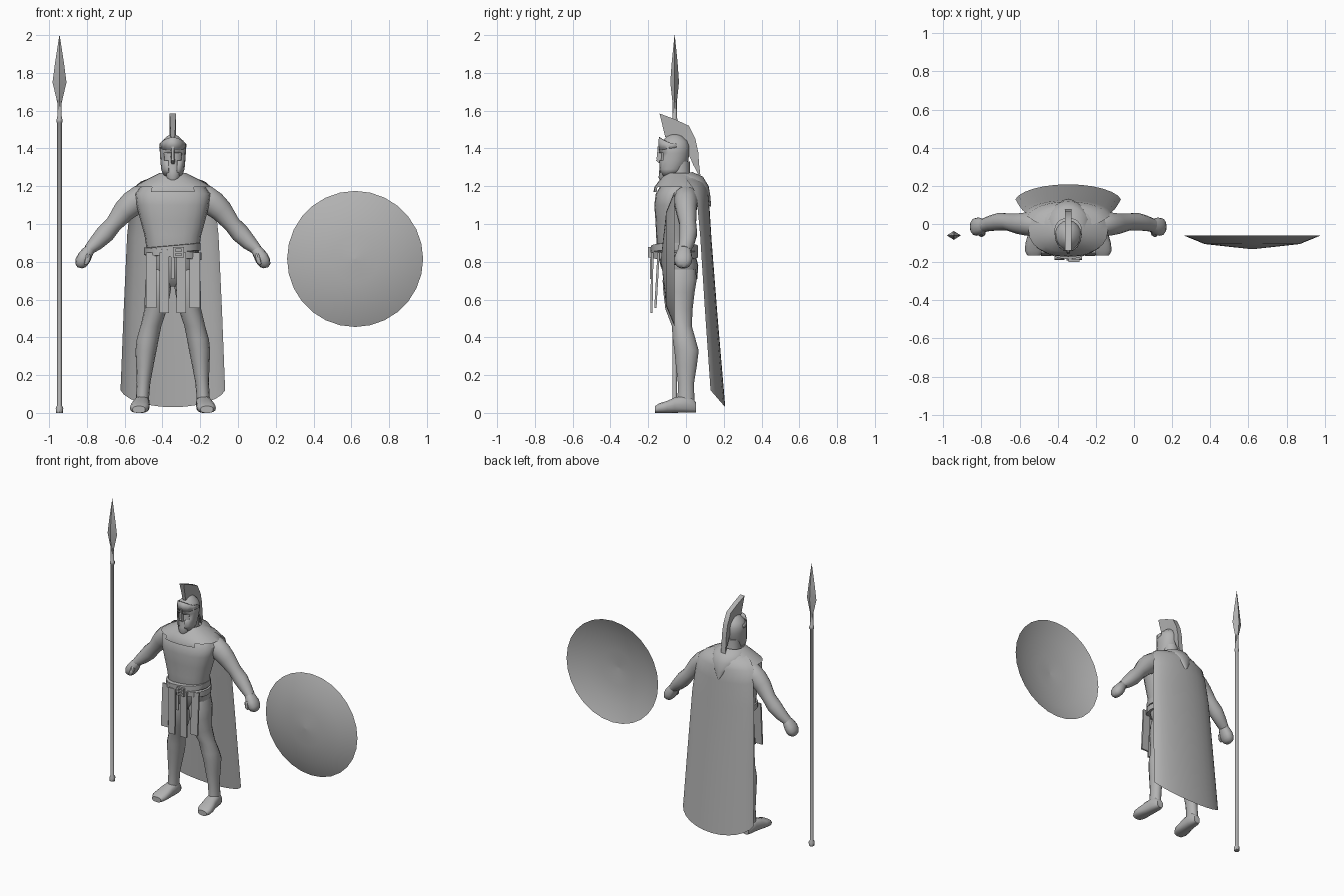
import bpy, bmesh, math
from mathutils import Vector

CX = -0.345  # centre line of the figure
X, Y, Z = Vector((1, 0, 0)), Vector((0, 1, 0)), Vector((0, 0, 1))
grey = bpy.data.materials.new("plain_grey")
grey.diffuse_color = (0.45, 0.45, 0.45, 1)


def finish(name, bm):
    bmesh.ops.recalc_face_normals(bm, faces=bm.faces)
    me = bpy.data.meshes.new(name)
    bm.to_mesh(me)
    bm.free()
    me.materials.append(grey)
    ob = bpy.data.objects.new(name, me)
    bpy.context.collection.objects.link(ob)
    return ob


def loft(name, rings, n=16, axis=None, ref=Y, e=2.0, caps=(True, True), cut=None):
    """Skin of rings (x, y, z, half width, half depth) set across a path."""
    bm = bmesh.new()
    pts = [Vector(r[:3]) for r in rings]
    rows = []
    for i, r in enumerate(rings):
        t = axis or (pts[min(i + 1, len(pts) - 1)] - pts[max(i - 1, 0)]).normalized()
        v = (ref - t * ref.dot(t)).normalized()
        u = v.cross(t)
        row = []
        for k in range(n):
            a = 2 * math.pi * k / n
            c, s = (math.copysign(abs(f) ** (2 / e), f) for f in (math.cos(a), math.sin(a)))
            row.append(bm.verts.new(pts[i] + u * r[3] * c + v * r[4] * s))
        rows.append(row)
    for a, b in zip(rows, rows[1:]):
        for k in range(n):
            bm.faces.new((a[k], a[(k + 1) % n], b[(k + 1) % n], b[k]))
    if caps[0]:
        bm.faces.new(rows[0][::-1])
    if caps[1]:
        bm.faces.new(rows[-1])
    if cut:
        bmesh.ops.delete(bm, geom=[f for f in bm.faces if cut(f.calc_center_median())],
                         context='FACES')
    return finish(name, bm)


def stack(name, rows, n=16, e=2.0, **kw):
    """Upright loft on the centre line from (z, half width, front y, back y)."""
    return loft(name, [(CX, (f + b) / 2, z, w, (b - f) / 2) for z, w, f, b in rows],
                n, Z, Y, e, **kw)


def drape(name, rows, n=12):
    """Curved cloth from (half width, edge y, centre y, edge z, centre z)."""
    bm = bmesh.new()
    grid = []
    for w, ye, yc, ze, zc in rows:
        line = []
        for k in range(n + 1):
            a = math.pi * (k / n - 0.5)
            s, c = math.sin(a * 0.9) / math.sin(math.pi * 0.45), math.cos(a)
            line.append(bm.verts.new((CX + w * s, ye + (yc - ye) * c, ze + (zc - ze) * c)))
        grid.append(line)
    for a, b in zip(grid, grid[1:]):
        for k in range(n):
            bm.faces.new((a[k], a[k + 1], b[k + 1], b[k]))
    return finish(name, bm)


def ribbon(name, outer, inner, wo, wi):
    """Solid fin on the centre line between two (y, z) outlines."""
    bm = bmesh.new()
    sec = []
    for (y1, z1), (y2, z2) in zip(outer, inner):
        sec.append([bm.verts.new(p) for p in ((CX - wo, y1, z1), (CX + wo, y1, z1),
                                              (CX + wi, y2, z2), (CX - wi, y2, z2))])
    for a, b in zip(sec, sec[1:]):
        for k in range(4):
            bm.faces.new((a[k], a[(k + 1) % 4], b[(k + 1) % 4], b[k]))
    bm.faces.new(sec[0][::-1])
    bm.faces.new(sec[-1])
    return finish(name, bm)


def box(name, x0, x1, top, bottom, d):
    """Slanting flat strap; top and bottom are (y, z)."""
    bm = bmesh.new()
    vs = [[bm.verts.new((x, y + o, z)) for x, o in ((x0, -d), (x1, -d), (x1, d), (x0, d))]
          for y, z in (top, bottom)]
    for k in range(4):
        bm.faces.new((vs[0][k], vs[0][(k + 1) % 4], vs[1][(k + 1) % 4], vs[1][k]))
    bm.faces.new(vs[0])
    bm.faces.new(vs[1][::-1])
    return finish(name, bm)


# Torso and neck
stack("torso", [(.67, .06, -.07, .03), (.71, .115, -.11, .06), (.78, .135, -.135, .065),
                (.86, .138, -.155, .045), (.94, .15, -.158, .035), (1.02, .172, -.162, .045),
                (1.10, .192, -.168, .06), (1.16, .2, -.16, .07), (1.21, .16, -.13, .07),
                (1.25, .08, -.10, .04)], 20, 2.4)
stack("neck", [(1.20, .06, -.1, .03), (1.26, .052, -.09, .02), (1.33, .05, -.09, .02)], 12)

# Head with beard and nose
stack("head", [(1.225, .022, -.135, -.095), (1.245, .036, -.145, -.07), (1.28, .05, -.142, -.03),
               (1.32, .056, -.136, -.005), (1.36, .06, -.132, .005), (1.41, .062, -.13, .008),
               (1.45, .04, -.11, -.01)], 16)
ribbon("nose", [(-.134, 1.375), (-.158, 1.335), (-.137, 1.318)],
       [(-.11, 1.375), (-.11, 1.335), (-.11, 1.318)], .007, .014)

# Helmet with open face, brow guard and crest
helmet = stack("helmet", [(1.255, .05, -.135, -.04), (1.29, .062, -.146, -.01),
                          (1.335, .066, -.146, .012), (1.375, .069, -.144, .018),
                          (1.41, .07, -.141, .02), (1.44, .056, -.125, .008),
                          (1.465, .03, -.1, -.02), (1.475, .01, -.08, -.04)], 16,
               caps=(False, True),
               cut=lambda c: c.y < -.06 and
               ((c.z < 1.34 and abs(c.x - CX) < .03) or (1.34 < c.z < 1.38 and abs(c.x - CX) < .05)))
helmet.modifiers.new("thickness", 'SOLIDIFY').thickness = .004
bm = bmesh.new()
lo, hi = [], []
for k in range(9):
    a = math.pi * (k / 8 - .5)
    x, c = math.sin(a), math.cos(a)
    lo.append(bm.verts.new((CX + .072 * x, -.05 - .096 * c, 1.405 - .015 * c)))
    hi.append(bm.verts.new((CX + .071 * x, -.05 - .094 * c, 1.425 + .035 * c ** 2)))
for k in range(8):
    bm.faces.new((lo[k], lo[k + 1], hi[k + 1], hi[k]))
finish("brow_guard", bm).modifiers.new("thickness", 'SOLIDIFY').thickness = .006
ribbon("nose_guard", [(-.15, 1.41), (-.153, 1.37), (-.156, 1.345)],
       [(-.13, 1.41), (-.13, 1.37), (-.13, 1.345)], .006, .01)
ribbon("crest", [(-.14, 1.585), (-.06, 1.555), (.015, 1.52), (.05, 1.45), (.065, 1.38),
                 (.07, 1.31), (.078, 1.245)],
       [(-.11, 1.46), (-.06, 1.468), (-.02, 1.46), (.003, 1.43), (.018, 1.36),
        (.04, 1.31), (.072, 1.25)], .017, .011)

# Cape, shoulder mantle and hanging hood
stack("mantle", [(1.27, .07, -.105, .03), (1.25, .11, -.125, .065), (1.222, .165, -.148, .085),
                 (1.195, .208, -.168, .098), (1.17, .218, -.172, .104)], 24, 2.2,
      caps=(False, False),
      cut=lambda c: c.z < 1.19 and c.y < 0 and abs(c.x - CX) > .1)
drape("cape", [(.1, -.01, .06, 1.25, 1.245), (.17, .01, .1, 1.225, 1.215),
               (.215, .04, .118, 1.185, 1.17), (.225, .06, .125, 1.1, 1.08),
               (.242, .075, .135, .94, .92), (.26, .10, .168, .55, .5),
               (.277, .13, .208, .12, .03)])
drape("hood", [(.085, -.03, .035, 1.262, 1.275), (.11, 0, .09, 1.245, 1.25),
               (.1, .05, .12, 1.215, 1.2), (.05, .1, .13, 1.16, 1.14),
               (.008, .12, .133, 1.1, 1.09)])

# Crossed belts with buckle
for side, name in ((1, "waist_belt"), (-1, "sash_belt")):
    tilt = Vector((.09 * side, 0, 1)).normalized()
    loft(name, [(CX, -.06, .855 - .012 * side + h, .15 + .002 * side, d)
                for h, d in ((-.02, .115), (-.018, .124), (.018, .124), (.02, .115))],
         20, tilt, Y, 2.2)
for x in (-.022, .022):
    box("buckle_side", CX + .03 + x - .006, CX + .03 + x + .006, (-.192, .878), (-.192, .822), .008)
for z in (.872, .85, .828):
    box("buckle_bar", CX + .004, CX + .056, (-.192, z + .005), (-.192, z - .005), .008)

# Hanging straps of the kilt
box("belt_tongue", CX - .01, CX + .01, (-.185, .83), (-.187, .71), .004)
for s in (-1, 1):
    for name, a, b, top, low in (("inner_strap", .02, .071, (-.178, .85), (-.183, .53)),
                                 ("outer_strap", .087, .143, (-.145, .85), (-.162, .555))):
        box(name, *sorted((CX + s * a, CX + s * b)), top, low, .006)

# Legs, feet, arms and hands, mirrored across the centre line
LEG = [(.07, -.03, .76, .06, .085), (.075, -.034, .70, .07, .092), (.08, -.037, .64, .068, .085),
       (.09, -.037, .55, .06, .074), (.116, -.022, .46, .055, .054), (.133, -.01, .39, .058, .062),
       (.142, .003, .33, .056, .066), (.148, .002, .25, .046, .057), (.155, 0, .16, .036, .044),
       (.16, 0, .09, .035, .045), (.162, 0, .03, .036, .048)]
FOOT = [(.16, .052, .03, .024, .028), (.161, .03, .042, .036, .042), (.163, -.01, .046, .041, .046),
        (.168, -.06, .041, .045, .041), (.174, -.1, .032, .05, .032), (.178, -.14, .026, .05, .026),
        (.18, -.165, .018, .034, .018)]
ARM = [(.12, 0, 1.15, .055, .055), (.175, 0, 1.137, .068, .064), (.215, 0, 1.107, .068, .062),
       (.257, .002, 1.07, .06, .055), (.313, .01, 1.0, .045, .045), (.357, .012, .95, .05, .048),
       (.405, .004, .9, .041, .041), (.447, -.008, .862, .028, .034)]
HAND = [(.435, -.006, .873, .026, .03), (.452, -.01, .85, .032, .04), (.468, -.013, .825, .037, .047),
        (.482, -.015, .8, .036, .047), (.49, -.015, .78, .028, .036), (.493, -.015, .768, .012, .02)]
THUMB = [(.455, -.03, .85, .014, .014), (.448, -.05, .825, .015, .015), (.456, -.056, .8, .013, .013),
         (.464, -.056, .785, .006, .006)]
for s in (-1, 1):
    put = lambda rings: [(CX + s * r[0], *r[1:]) for r in rings]
    loft("leg", put(LEG), 14, Z)
    loft("foot", put(FOOT), 14, -Y, Z, 2.6)
    loft("arm", put(ARM), 14)
    loft("hand", put(HAND), 12, e=2.4)
    loft("thumb", put(THUMB), 8)

# Spear
SX, SY = -.945, -.06
loft("spear_shaft", [(SX, SY, z, r, r) for z, r in
                     ((0, .018), (.025, .02), (.04, .012), (1.535, .012), (1.54, .016),
                      (1.555, .016), (1.56, .012), (1.66, .011))], 8, Z)
loft("spear_blade", [(SX, SY, z, w, d) for z, w, d in
                     ((1.64, .011, .011), (1.75, .037, .023), (1.85, .024, .016),
                      (2.0, .0008, .0008))], 4, Z)

# Round shield, a shallow open dish
loft("shield", [(.62, y, .815, r, r) for y, r in
                ((-.06, .36), (-.105, .25), (-.119, .125), (-.132, .004))],
     28, -Y, Z, caps=(False, True))

bpy.ops.object.select_all(action='SELECT')
bpy.context.view_layer.objects.active = bpy.context.selected_objects[0]
bpy.ops.object.shade_smooth_by_angle(angle=math.radians(42))
